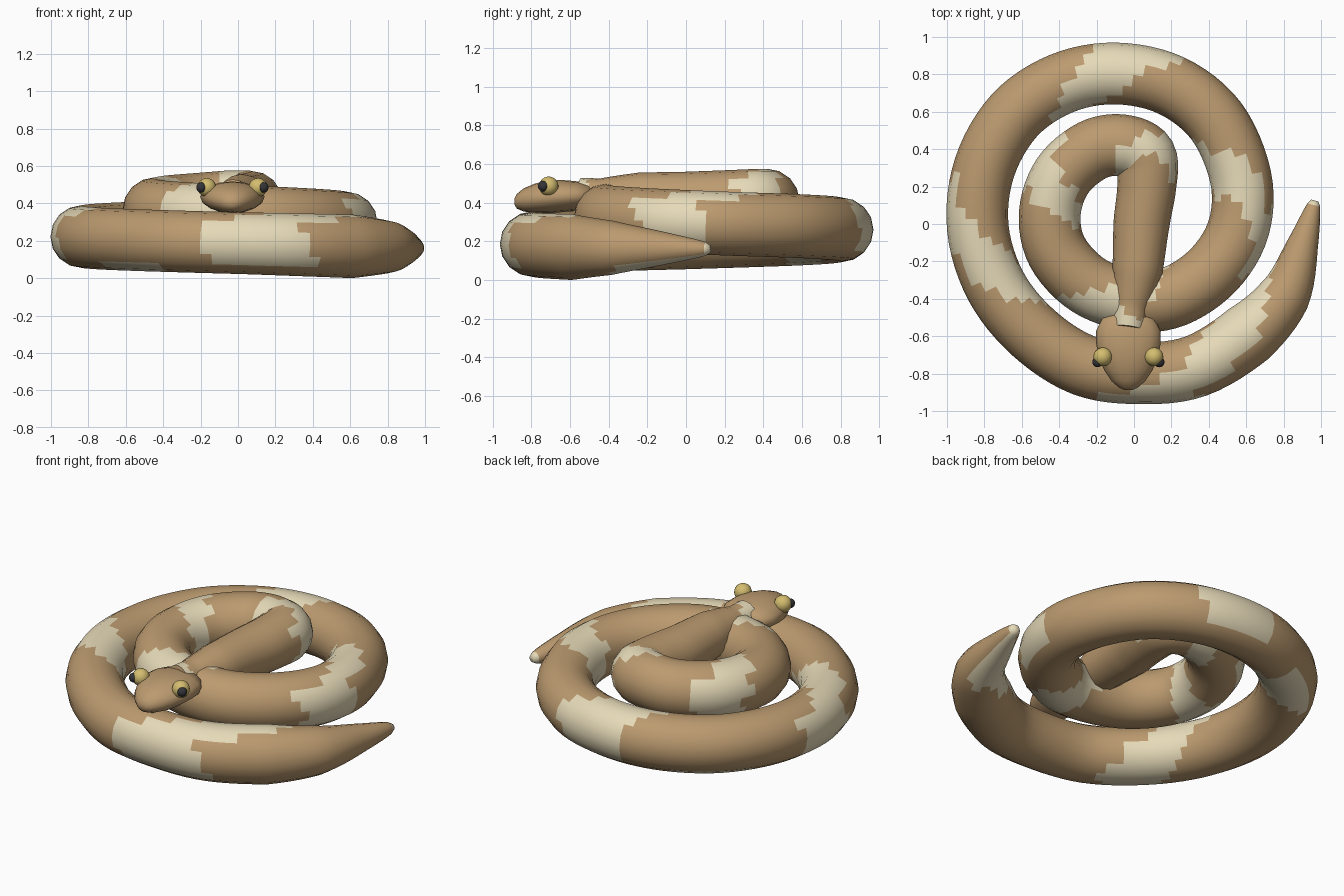
import bpy, bmesh, math, random
from mathutils import Vector

random.seed(4)
cube = bpy.data.objects.get("Cube")
if cube:
    bpy.data.objects.remove(cube)


def material(name, rgb):
    m = bpy.data.materials.new(name)
    m.use_nodes = True
    m.diffuse_color = (*rgb, 1)
    m.node_tree.nodes["Principled BSDF"].inputs["Base Color"].default_value = (*rgb, 1)
    return m


tan = material("tan_scales", (0.50, 0.325, 0.16))
cream = material("cream_scales", (0.79, 0.70, 0.48))
gold = material("gold_eye", (0.66, 0.51, 0.16))
black = material("black_pupil", (0.035, 0.035, 0.04))


def finish(name, bm, mats, angle=60):
    bmesh.ops.recalc_face_normals(bm, faces=bm.faces)
    mesh = bpy.data.meshes.new(name)
    bm.to_mesh(mesh)
    bm.free()
    obj = bpy.data.objects.new(name, mesh)
    bpy.context.collection.objects.link(obj)
    for m in mats:
        mesh.materials.append(m)
    bpy.ops.object.select_all(action='DESELECT')
    obj.select_set(True)
    bpy.context.view_layer.objects.active = obj
    bpy.ops.object.shade_smooth_by_angle(angle=math.radians(angle))
    return obj


def loft(bm, rings, paint=lambda i, k: 0):
    """Bridge rings of points, capping both ends."""
    loops = [[bm.verts.new(p) for p in ring] for ring in rings]
    n = len(loops[0])
    for i in range(len(loops) - 1):
        for k in range(n):
            j = (k + 1) % n
            f = bm.faces.new((loops[i][k], loops[i][j], loops[i + 1][j], loops[i + 1][k]))
            f.material_index = paint(i, k)
    bm.faces.new(loops[0]).material_index = paint(0, 0)
    bm.faces.new(loops[-1])


# Body centre line from tail tip to neck: x, y
path = [(.967, .125), (.905, -.1), (.805, -.38), (.61, -.59), (.33, -.76), (.03, -.798),
        (-.27, -.755), (-.54, -.58), (-.74, -.33), (-.835, -.02), (-.8, .3), (-.64, .58),
        (-.39, .75), (-.1, .805), (.2, .74), (.44, .55), (.57, .25), (.56, -.02),
        (.43, -.24), (.22, -.385), (0, -.41), (-.24, -.33), (-.41, -.15), (-.45, .06),
        (-.38, .26), (-.22, .395), (-.06, .42), (.062, .36), (.068, .2), (.04, 0),
        (.018, -.25), (-.015, -.45), (-.03, -.56)]


def interpolate(keys, u):
    for (a, va), (b, vb) in zip(keys, keys[1:]):
        if u <= b:
            return va + (vb - va) * (u - a) / (b - a)
    return keys[-1][1]


heights = [(0, .16), (3, .17), (9, .22), (16, .29), (21, .345), (26, .41), (29, .41), (32, .445)]
radii = [(0, .02), (.16, .035), (1, .082), (2, .14), (3, .17), (5, .165), (27, .165),
         (29, .15), (30, .134), (31, .092), (32, .085)]


def centre(u):
    """Catmull-Rom point on the body path."""
    last = len(path) - 1
    i = min(int(u), last - 1)
    t = u - i
    a, b, c, d = (Vector(path[max(0, min(last, i + s))]) for s in (-1, 0, 1, 2))
    p = 0.5 * (2 * b + (c - a) * t + (2 * a - 5 * b + 4 * c - d) * t * t
               + (3 * b - a - 3 * c + d) * t ** 3)
    return Vector((p.x, p.y, interpolate(heights, u)))


SIDES, STEPS = 16, 6
count = (len(path) - 1) * STEPS
rings = []
for i in range(count + 1):
    u = i / STEPS
    c, r = centre(u), interpolate(radii, u)
    d = (centre(min(u + .05, len(path) - 1)) - centre(max(u - .05, 0))).normalized()
    side = d.cross(Vector((0, 0, 1))).normalized()
    up = side.cross(d)
    angles = [2 * math.pi * k / SIDES for k in range(SIDES)]
    rings.append([c + r * (math.cos(a) * side + math.sin(a) * up) for a in angles])

# Pale bands: start, end, lag on the outer side, lead on the inner side, lowest angle
bands = [(2.75, 4.4, 1.3, 1.4, -125), (7.8, 9, .75, .85, -125), (12.2, 13.4, .55, .85, -125),
         (15.55, 16.6, 1.1, .45, -40), (19.7, 20.7, .7, .8, -125), (22.95, 24, .55, .5, -125),
         (26.1, 27, .7, .5, -125), (31.3, 33, .2, .6, -125)]
ragged = [[[random.uniform(-.14, .14) for k in range(SIDES)] for e in range(2)] for b in bands]


def band_paint(i, k):
    """Pale tail tip, and bands that wind from the outer side over the back to the belly."""
    if i == 0:
        return 1
    u = (i + .5) / STEPS
    degrees = 360 * (k + .5) / SIDES
    if degrees > 235:
        degrees -= 360
    turn = (degrees - 90) / 90
    for (start, end, outer, inner, lowest), (r0, r1) in zip(bands, ragged):
        shift = outer * min(.95, 1.5 * turn) if turn > 0 else inner * max(-1.8, turn)
        if degrees > lowest and start + r0[k] < u - shift < end + r1[k]:
            return 1
    return 0


bm = bmesh.new()
loft(bm, rings, band_paint)
finish("coiled_body", bm, [tan, cream])

# Head: y, half width, centre height, half height
HEAD_X = -.03
profile = [(-.47, .06, .44, .03), (-.505, .14, .437, .062), (-.57, .172, .435, .076),
           (-.64, .172, .434, .083), (-.71, .16, .43, .084), (-.78, .13, .423, .076),
           (-.84, .09, .414, .06), (-.875, .05, .407, .038), (-.888, .02, .405, .015)]
bm = bmesh.new()
loft(bm, [[(HEAD_X + w * math.cos(a), y, z + h * math.sin(a))
           for a in (2 * math.pi * k / 16 for k in range(16))] for y, w, z, h in profile])
finish("head", bm, [tan])


def ball(name, location, radius, mat):
    bm = bmesh.new()
    bmesh.ops.create_uvsphere(bm, u_segments=20, v_segments=12, radius=radius)
    finish(name, bm, [mat]).location = location


# Eyes and pupils
for label, s in (("left", 1), ("right", -1)):
    ball(label + "_eye", (HEAD_X + s * .137, -.71, .485), .05, gold)
    ball(label + "_pupil", (HEAD_X + s * .165, -.738, .485), .028, black)
